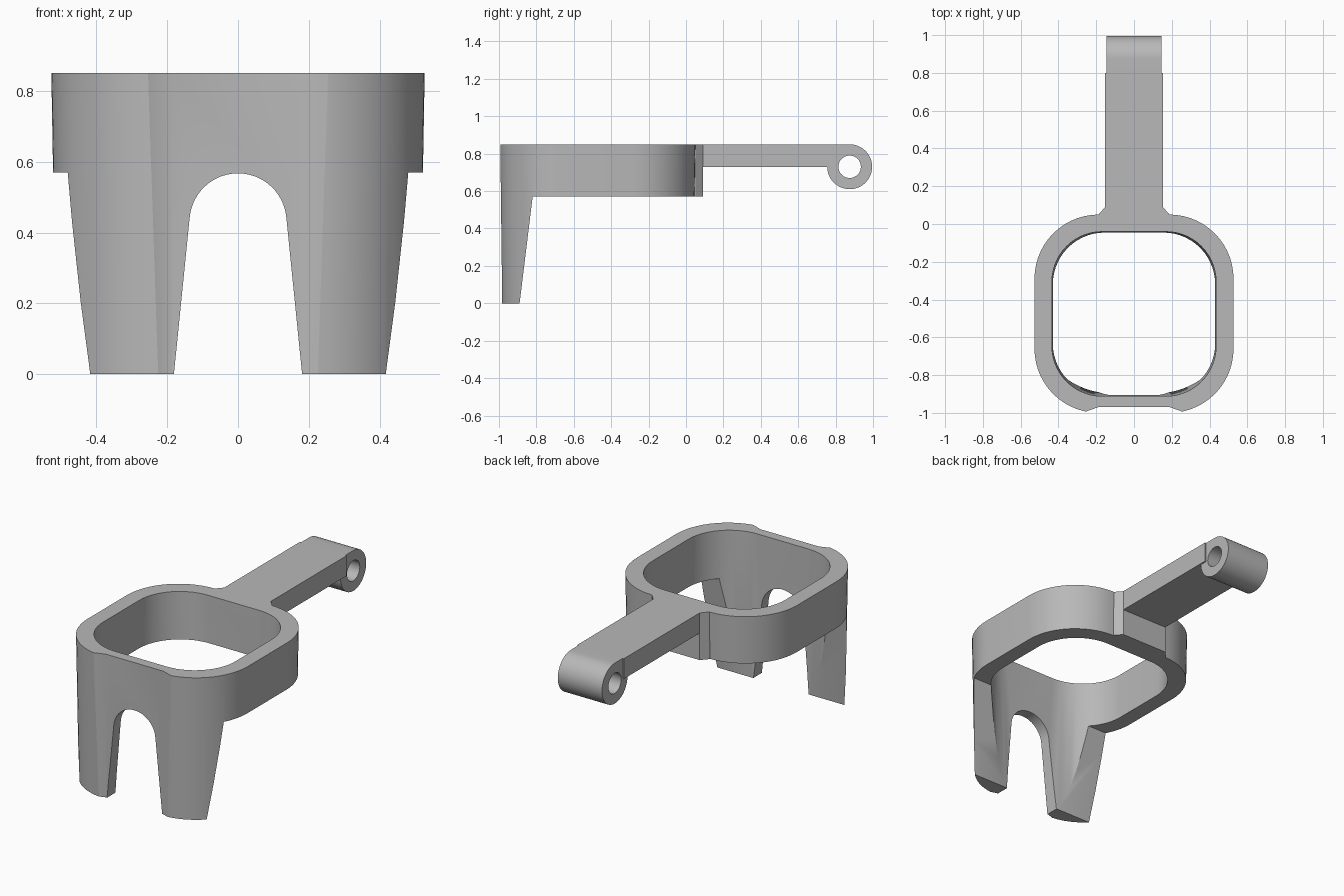
import bpy, bmesh
from math import sin, cos, pi
from mathutils import Vector

old = bpy.data.objects.get("Cube")
if old:
    bpy.data.objects.remove(old, do_unlink=True)

grey = bpy.data.materials.new("plain grey")
grey.use_nodes = True
COLOUR = (0.48, 0.48, 0.48, 1)
grey.diffuse_color = COLOUR
grey.node_tree.nodes["Principled BSDF"].inputs["Base Color"].default_value = COLOUR

TOP, RIM = 0.85, 0.57   # top of the frame, underside of the frame


def finish(name, bm):
    bmesh.ops.recalc_face_normals(bm, faces=bm.faces)
    mesh = bpy.data.meshes.new(name)
    bm.to_mesh(mesh)
    bm.free()
    mesh.materials.append(grey)
    ob = bpy.data.objects.new(name, mesh)
    bpy.context.collection.objects.link(ob)
    return ob


def loft(name, low, high):
    """Closed solid between two matching loops."""
    bm = bmesh.new()
    a = [bm.verts.new(p) for p in low]
    b = [bm.verts.new(p) for p in high]
    n = len(a)
    bm.faces.new(a)
    bm.faces.new(b)
    for i in range(n):
        j = (i + 1) % n
        bm.faces.new((a[i], a[j], b[j], b[i]))
    return finish(name, bm)


def prism(name, profile, axis, start, end):
    """Extrude a flat profile along one axis."""
    def place(p, h):
        v = list(p)
        v.insert("xyz".index(axis), h)
        return Vector(v)
    return loft(name, [place(p, start) for p in profile], [place(p, end) for p in profile])


def arc(cx, cy, r, start, end, steps):
    turn = [start + (end - start) * i / steps for i in range(steps + 1)]
    return [(cx + r * cos(t), cy + r * sin(t)) for t in turn]


def rounded(half, front, back, r, inset, z):
    """Rounded rectangle loop, drawn in by an inset."""
    x, y0, y1 = half - inset - r, front + inset + r, back - inset - r
    pts = []
    for k, (cx, cy) in enumerate(((x, y1), (-x, y1), (-x, y0), (x, y0))):
        pts += arc(cx, cy, r, k * pi / 2, (k + 1) * pi / 2, 14)
    return [(px, py, z) for px, py in pts]


def mirrored(right):
    return right + [(-x, y) for x, y in reversed(right)]


def combine(body, other, operation):
    mod = body.modifiers.new(operation, 'BOOLEAN')
    mod.operation, mod.solver, mod.object = operation, 'EXACT', other
    bpy.context.view_layer.update()
    mesh = bpy.data.meshes.new_from_object(
        body.evaluated_get(bpy.context.evaluated_depsgraph_get()))
    body.modifiers.clear()
    body.data = mesh
    bpy.data.objects.remove(other, do_unlink=True)


# Tapered outer shell reaching down to the feet
holder = loft("ring_holder",
              rounded(0.527, -1.0, 0.05, 0.325, 0.015, 0),
              rounded(0.527, -1.0, 0.05, 0.34, 0, TOP))

# Shallow recess down the front
combine(holder, prism("recess_cutter", mirrored([(0.19, -0.97), (0.33, -1.02)]),
                      'z', -0.1, 1), 'DIFFERENCE')

# Neck, arm and eyelet at the back
combine(holder, prism("neck", mirrored([(0.2, 0.0), (0.188, 0.05), (0.153, 0.09)]),
                      'z', RIM, TOP), 'UNION')
arm = [(0.0, 0.73), (0.8, 0.73), (0.8, TOP), (0.0, TOP)]
combine(holder, prism("arm", arm, 'x', -0.153, 0.153), 'UNION')
eyelet = [(0.755, TOP)] + arc(0.875, 0.73, 0.12, pi, 2.5 * pi, 36)
combine(holder, prism("eyelet", eyelet, 'x', -0.145, 0.145), 'UNION')
hole = arc(0.875, 0.73, 0.06, 0, 2 * pi, 32)[:-1]
combine(holder, prism("pin_hole_cutter", hole, 'x', -0.5, 0.5), 'DIFFERENCE')

# Tapered opening through the frame, extended past both ends
combine(holder, loft("opening_cutter",
                     rounded(0.435, -0.912, -0.04, 0.29, 0.016, -0.02),
                     rounded(0.435, -0.912, -0.04, 0.265, 0, TOP + 0.02)), 'DIFFERENCE')

# Clear everything under the rim behind the sloping legs
under = [(-0.892, -0.02), (-0.82, RIM), (0.5, RIM), (0.5, -0.02)]
combine(holder, prism("under_cutter", under, 'x', -1, 1), 'DIFFERENCE')

# Arch between the two legs
arch = [(-0.183, -0.02), (0.183, -0.02)] + arc(0, 0.43, 0.137, 0.08, pi - 0.08, 24)
combine(holder, prism("arch_cutter", arch, 'y', -1.2, -0.7), 'DIFFERENCE')

# Single material and smooth curves with crisp edges
holder.data.materials.clear()
holder.data.materials.append(grey)
for face in holder.data.polygons:
    face.material_index = 0
bpy.ops.object.select_all(action='DESELECT')
holder.select_set(True)
bpy.context.view_layer.objects.active = holder
bpy.ops.object.shade_smooth_by_angle(angle=0.45)
